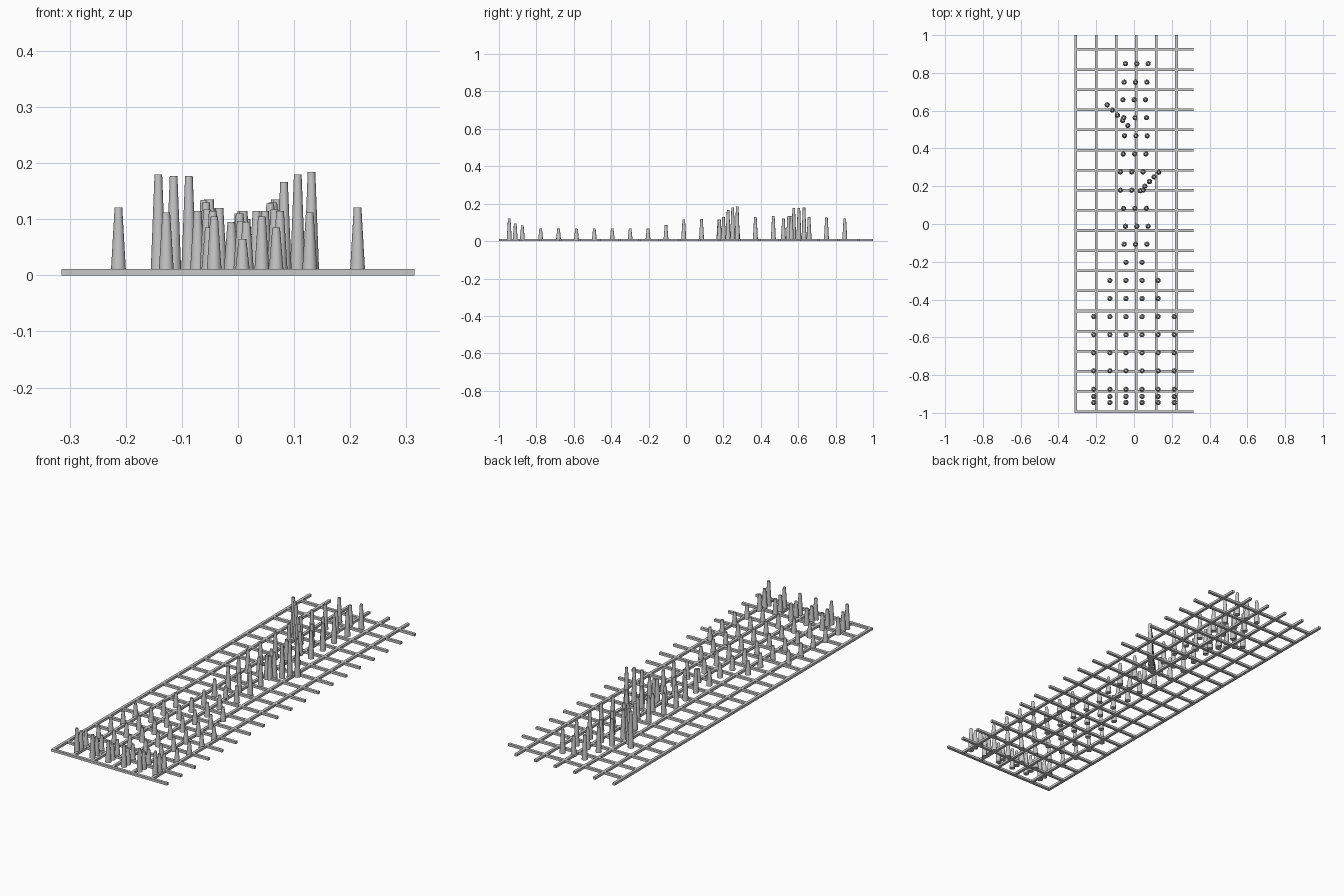
import bpy
import bmesh
import math
from mathutils import Matrix, Vector

cube = bpy.data.objects.get("Cube")
if cube:
    bpy.data.objects.remove(cube, do_unlink=True)

GREY = (0.58, 0.58, 0.58, 1.0)
mat = bpy.data.materials.new("light grey")
mat.use_nodes = True
mat.diffuse_color = GREY
mat.node_tree.nodes["Principled BSDF"].inputs["Base Color"].default_value = GREY


def finish(bm, name):
    mesh = bpy.data.meshes.new(name)
    bm.to_mesh(mesh)
    bm.free()
    mesh.materials.append(mat)
    obj = bpy.data.objects.new(name, mesh)
    bpy.context.collection.objects.link(obj)
    # Round sides shade smoothly, caps and bar edges stay sharp
    bpy.ops.object.select_all(action="DESELECT")
    obj.select_set(True)
    bpy.context.view_layer.objects.active = obj
    bpy.ops.object.shade_smooth_by_angle(angle=math.radians(40))


BAR_W, BAR_H, STEP = 0.0135, 0.0115, 0.1065


def bar(bm, x, y, sx, sy):
    place = Matrix.Translation((x, y, BAR_H / 2)) @ Matrix.Diagonal((sx, sy, BAR_H, 1))
    bmesh.ops.create_cube(bm, size=1, matrix=place)


# Base lattice: long bars and cross bars
bm = bmesh.new()
for i in range(6):
    bar(bm, -0.3075 + i * STEP, 0, BAR_W, 2)
finish(bm, "long_bars")

bm = bmesh.new()
for i in range(19):
    bar(bm, 0, -0.993 + i * STEP, 0.629, BAR_W)
finish(bm, "cross_bars")


def spike(bm, x, y, top):
    place = Matrix.Translation((x, y, top / 2))
    bmesh.ops.create_cone(bm, cap_ends=True, segments=12, radius1=0.0138,
                          radius2=0.0068, depth=top, matrix=place)


# Upper body support: rows of three, the middle one lower (y, middle x, height)
bm = bmesh.new()
upper_rows = [
    (0.849, 0.015, 0.12), (0.751, 0.008, 0.126), (0.658, 0.001, 0.13),
    (0.563, 0.006, 0.135), (0.467, 0.01, 0.135), (0.371, 0.003, 0.13),
    (0.276, -0.012, 0.115), (0.179, -0.012, 0.115), (0.083, 0.005, 0.117),
    (-0.012, 0.015, 0.115), (-0.107, 0.008, 0.085),
]
for y, mid, top in upper_rows:
    for side in (-1, 0, 1):
        spike(bm, mid + side * 0.06, y, top if side else top - 0.02)
finish(bm, "upper_spikes")

# Lower support: mirrored rows growing wider toward the front
bm = bmesh.new()
lower_rows = [(-0.203 - i * 0.0957, 0.068) for i in range(7)]
lower_rows += [(-0.875, 0.083), (-0.913, 0.095), (-0.945, 0.121)]
for i, (y, top) in enumerate(lower_rows):
    pairs = 1 if i == 0 else 2 if i < 3 else 3
    for k in range(pairs):
        drop = (0.016, 0.009, 0)[k] if i > 7 else 0
        for side in (-1, 1):
            spike(bm, side * (0.0425 + 0.0853 * k), y, top - drop)
finish(bm, "lower_spikes")


# Two diagonal rows of tall spikes
def diagonal(name, start, end, tops):
    bm = bmesh.new()
    for i, top in enumerate(tops):
        p = Vector(start).lerp(Vector(end), i / (len(tops) - 1))
        spike(bm, p.x, p.y, top)
    finish(bm, name)


diagonal("left_diagonal_spikes", (0.033, 0.176), (0.131, 0.274),
         (0.115, 0.128, 0.166, 0.18, 0.184))
diagonal("right_diagonal_spikes", (-0.033, 0.521), (-0.142, 0.631),
         (0.12, 0.134, 0.177, 0.177, 0.18))
